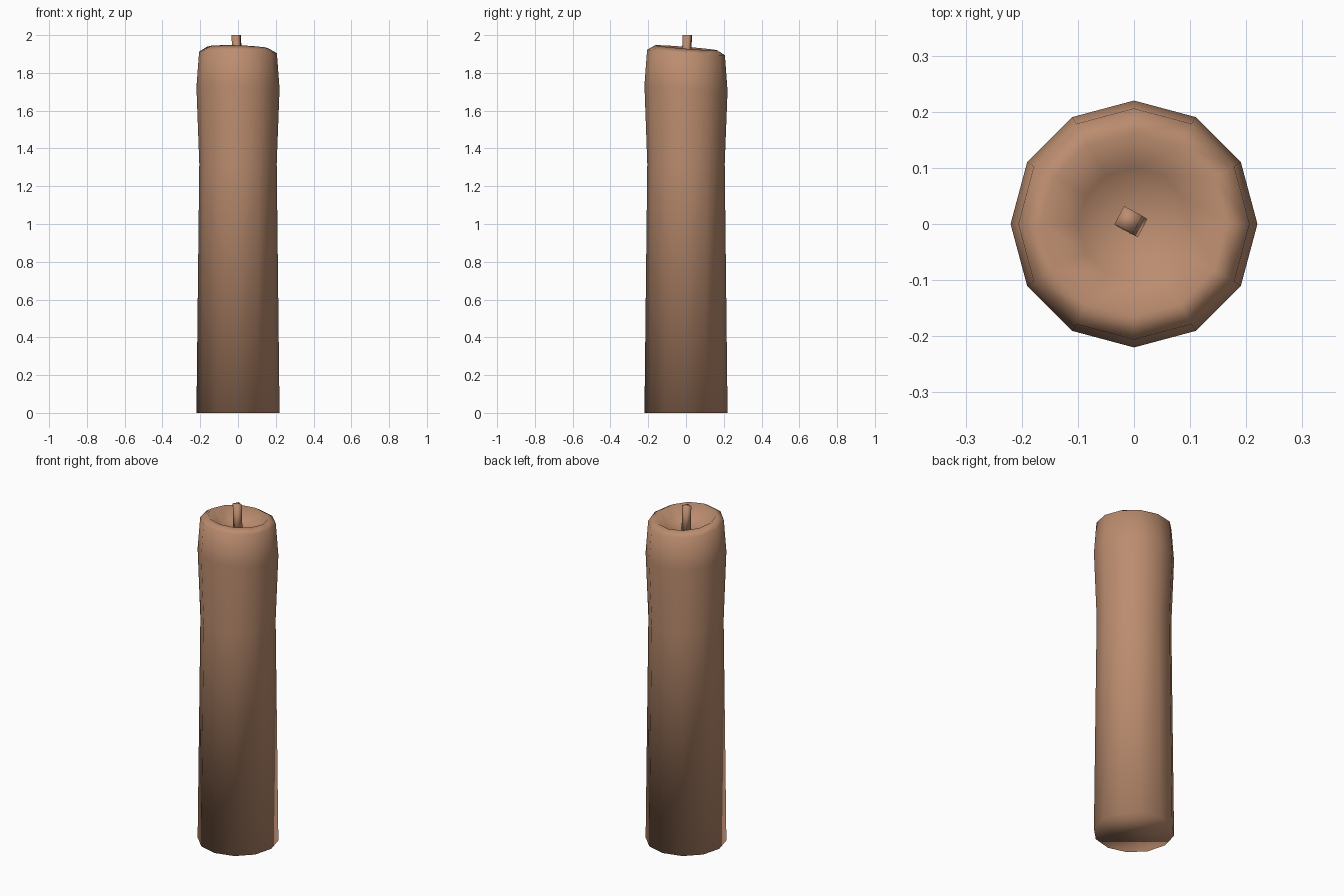
import bpy, bmesh, math

if "Cube" in bpy.data.objects:
    bpy.data.objects.remove(bpy.data.objects["Cube"])

SIDES = 12

# One warm tan colour for the whole candle
tan = bpy.data.materials.new("warm_tan_wax")
tan.diffuse_color = (0.50, 0.266, 0.159, 1)
tan.use_nodes = True
tan.node_tree.nodes["Principled BSDF"].inputs["Base Color"].default_value = tan.diffuse_color


def finish(name, bm):
    """Turn a bmesh into a smooth-shaded object."""
    bmesh.ops.recalc_face_normals(bm, faces=bm.faces)
    mesh = bpy.data.meshes.new(name)
    bm.to_mesh(mesh)
    bm.free()
    mesh.materials.append(tan)
    for p in mesh.polygons:
        p.use_smooth = True
    obj = bpy.data.objects.new(name, mesh)
    bpy.context.collection.objects.link(obj)
    return obj


def ring(bm, n, radius, z, cx=0, cy=0, turn=0, tilt=(0, 0)):
    verts = []
    for i in range(n):
        a = turn + math.tau * i / n
        x, y = radius * math.cos(a), radius * math.sin(a)
        verts.append(bm.verts.new((cx + x, cy + y, z + tilt[0] * x + tilt[1] * y)))
    return verts


def bridge(bm, a, b):
    n = len(a)
    for i in range(n):
        j = (i + 1) % n
        bm.faces.new((a[i], a[j], b[j], b[i]))


# Wax body: (radius, height, x slope, y slope) from base over the lip into the bowl
profile = [
    (0.22, 0.0, 0, 0),
    (0.205, 1.32, 0, 0),
    (0.22, 1.72, -0.02, -0.07),
    (0.206, 1.908, -0.02, -0.07),
    (0.165, 1.933, -0.03, -0.08),
    (0.10, 1.865, -0.02, -0.04),
]
bm = bmesh.new()
rings = [ring(bm, SIDES, r, z, tilt=(sx, sy)) for r, z, sx, sy in profile]
for a, b in zip(rings, rings[1:]):
    bridge(bm, a, b)
bm.faces.new(rings[0][::-1])
# Bowl floor
centre = bm.verts.new((0, 0, 1.845))
for i in range(SIDES):
    bm.faces.new((rings[-1][i], rings[-1][(i + 1) % SIDES], centre))
finish("candle_body", bm)

# Square wick, leaning slightly
bm = bmesh.new()
turn = math.radians(17)
low = ring(bm, 4, 0.026, 1.82, 0.0, 0.0, turn)
high = ring(bm, 4, 0.026, 2.0, -0.01, 0.007, turn)
bridge(bm, low, high)
bm.faces.new(low[::-1])
bm.faces.new(high)
finish("wick", bm)
